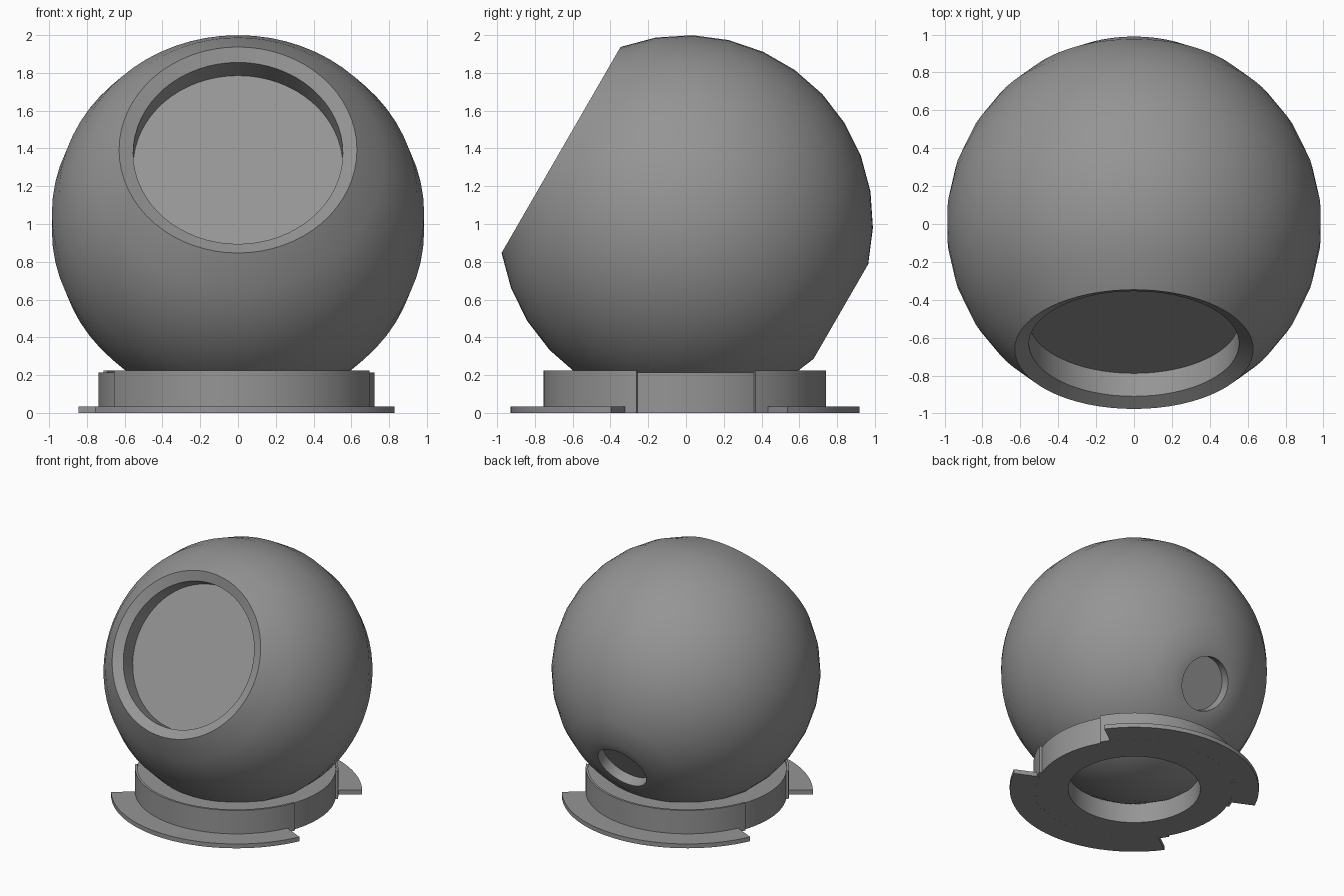
import bpy, bmesh
from math import sin, cos, radians
from mathutils import Matrix, Vector

cube = bpy.data.objects.get("Cube")
if cube:
    bpy.data.objects.remove(cube, do_unlink=True)

grey = bpy.data.materials.new("mid grey")
grey.use_nodes = True
grey.diffuse_color = (0.3, 0.3, 0.3, 1)
grey.node_tree.nodes["Principled BSDF"].inputs["Base Color"].default_value = (0.3, 0.3, 0.3, 1)


def revolve(name, profile, start=0, sweep=360, steps=64, closed=False):
    """Turn a (radius, height) profile about z; partial sweeps get end caps."""
    bm = bmesh.new()
    turn = Matrix.Rotation(radians(start), 3, 'Z')
    verts = [bm.verts.new(turn @ Vector((r, 0, z))) for r, z in profile]
    edges = [bm.edges.new(pair) for pair in zip(verts, verts[1:])]
    if closed:
        edges.append(bm.edges.new((verts[-1], verts[0])))
    spun = bmesh.ops.spin(bm, geom=verts + edges, cent=(0, 0, 0), axis=(0, 0, 1),
                          angle=radians(sweep), steps=steps)
    if sweep < 360:
        bmesh.ops.contextual_create(bm, geom=edges)
        last = [e for e in spun["geom_last"] if isinstance(e, bmesh.types.BMEdge)]
        bmesh.ops.contextual_create(bm, geom=last)
    bmesh.ops.remove_doubles(bm, verts=bm.verts, dist=0.0005)
    bmesh.ops.recalc_face_normals(bm, faces=bm.faces)
    mesh = bpy.data.meshes.new(name)
    bm.to_mesh(mesh)
    bm.free()
    mesh.materials.append(grey)
    obj = bpy.data.objects.new(name, mesh)
    bpy.context.collection.objects.link(obj)
    bpy.ops.object.select_all(action='DESELECT')
    obj.select_set(True)
    bpy.context.view_layer.objects.active = obj
    bpy.ops.object.shade_smooth_by_angle(angle=radians(30))
    return obj


def block(r_in, r_out, z_top):
    return [(r_in, 0), (r_out, 0), (r_out, z_top), (r_in, z_top)]


# Ball: dished front rim and deep recess, faceted arc, small rear recess
R, FRONT, REAR, ARC_STEPS = 0.99, 39.5, 163, 11
angles = [radians(FRONT + (REAR - FRONT) * i / ARC_STEPS) for i in range(ARC_STEPS + 1)]
arc = [(R * sin(a), R * cos(a)) for a in angles]
rear = arc[-1][1]
profile = [(0, 0.59), (0.555, 0.59), (0.555, 0.73)] + arc
profile += [(0.205, rear), (0.205, rear + 0.08), (0, rear + 0.08)]
ball = revolve("ball", profile)
ball.rotation_euler.x = radians(60)
ball.location.z = 1.01

# Base: open ring, with raised outer walls and locking flanges on two sides
parts = [revolve("base_ring", block(0.49, 0.73, 0.215), closed=True)]
for side, turn in (("back", 0), ("front", 180)):
    parts.append(revolve(side + "_ring_wall", block(0.73, 0.748, 0.225),
                         30 + turn, 130, 32, True))
    parts.append(revolve(side + "_flange", block(0.748, 0.924, 0.035),
                         36 + turn, 119, 32, True))
for part in parts:
    part.location = (-0.008, -0.006, 0)
